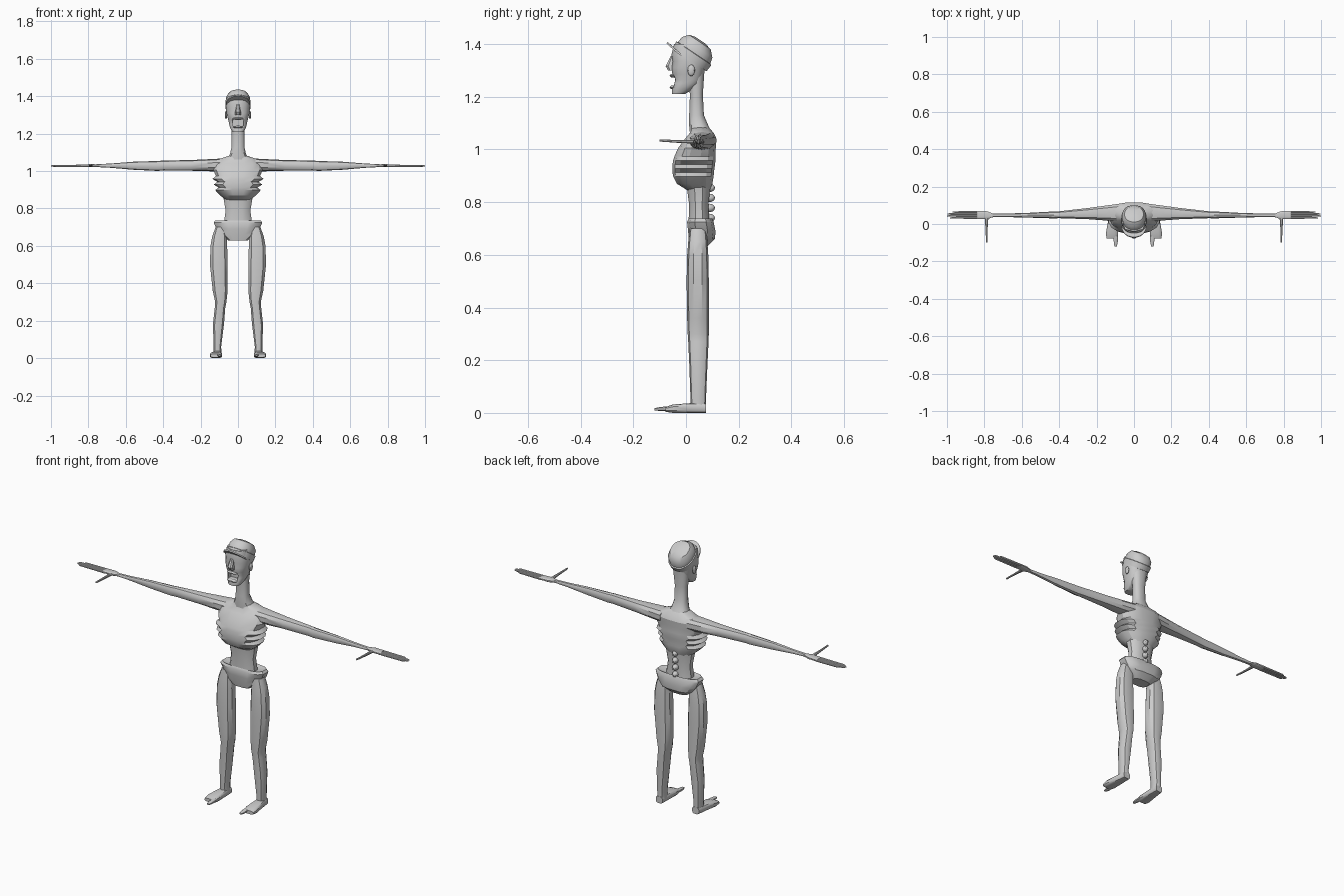
import bpy, bmesh, math
from mathutils import Matrix, Vector

if "Cube" in bpy.data.objects:
    bpy.data.objects.remove(bpy.data.objects["Cube"])

GREY = (0.6, 0.6, 0.6, 1)
grey = bpy.data.materials.new("plain grey")
grey.use_nodes = True
grey.diffuse_color = GREY
grey.node_tree.nodes["Principled BSDF"].inputs["Base Color"].default_value = GREY


def finish(name, bm, angle=35):
    bmesh.ops.recalc_face_normals(bm, faces=bm.faces)
    mesh = bpy.data.meshes.new(name)
    bm.to_mesh(mesh)
    bm.free()
    mesh.materials.append(grey)
    obj = bpy.data.objects.new(name, mesh)
    bpy.context.collection.objects.link(obj)
    bpy.ops.object.select_all(action='DESELECT')
    obj.select_set(True)
    bpy.context.view_layer.objects.active = obj
    bpy.ops.object.shade_smooth_by_angle(angle=math.radians(angle))
    return obj


def squash(value, power):
    return math.copysign(abs(value) ** power, value)


def loft(name, rings, axis="z", sides=12, power=0.8, mirror=1, angle=35):
    """Skin rounded rings given as (station, low a, high a, low b, high b)."""
    bm = bmesh.new()
    loops = []
    for station, a_low, a_high, b_low, b_high in rings:
        loop = []
        for i in range(sides):
            turn = math.tau * (i + 0.5) / sides
            peak = math.cos(math.pi / sides) ** power
            a = (a_low + a_high) / 2 + (a_high - a_low) / 2 * squash(math.cos(turn), power) / peak
            b = (b_low + b_high) / 2 + (b_high - b_low) / 2 * squash(math.sin(turn), power) / peak
            x, y, z = {"z": (a, b, station), "x": (station, a, b), "y": (a, station, b)}[axis]
            loop.append(bm.verts.new((x * mirror, y, z)))
        loops.append(loop)
    for low, high in zip(loops, loops[1:]):
        for i in range(sides):
            j = (i + 1) % sides
            bm.faces.new((low[i], low[j], high[j], high[i]))
    bm.faces.new(loops[0])
    bm.faces.new(loops[-1])
    return finish(name, bm, angle)


def body(name, rings, **options):
    """Loft upwards with equal left and right: (z, half width, front, back)."""
    return loft(name, [(z, -w, w, f, b) for z, w, f, b in rings], **options)


def ellipsoid(name, centre, size, segments=10):
    bm = bmesh.new()
    bmesh.ops.create_uvsphere(bm, u_segments=segments, v_segments=6, radius=1,
                              matrix=Matrix.Translation(centre) @ Matrix.Diagonal((*size, 1)))
    return finish(name, bm)


# Torso: pelvis, waist and ribcage with stepped ribs
body("pelvis", [(.63, .052, .015, .08), (.66, .09, .01, .11), (.69, .115, .008, .112),
                (.725, .13, .004, .105), (.737, .12, .01, .1), (.725, .07, .02, .085)],
     power=.65)
body("waist", [(.68, .075, .012, .09), (.73, .074, .01, .088), (.79, .066, .012, .085),
               (.88, .082, 0, .095)])
body("ribcage", [(.845, .066, .005, .09), (.87, .095, -.035, .1), (.898, .122, -.049, .105),
                 (.912, .104, -.051, .106), (.928, .13, -.052, .108), (.942, .11, -.051, .11),
                 (.958, .137, -.049, .112), (.974, .118, -.044, .112), (1.005, .132, -.03, .113),
                 (1.04, .125, -.004, .116), (1.063, .105, .015, .105), (1.085, .04, .018, .085)],
     sides=16, angle=25)

# Spine knobs down the lower back
for i in range(4):
    ellipsoid(f"spine_knob_{i + 1}", (0, .09, .74 + i * .038), (.016, .02, .016))

# Neck and head, with a gaping mouth
body("neck", [(1.06, .06, .015, .1), (1.09, .043, .012, .085), (1.13, .034, .012, .068),
              (1.21, .034, .015, .064), (1.3, .045, .0, .07)])
head = body("head", [(1.21, .03, -.054, -.005), (1.23, .042, -.054, .03), (1.25, .047, -.05, .055),
                     (1.265, .05, -.046, .062), (1.285, .055, -.052, .067), (1.31, .061, -.054, .074),
                     (1.335, .064, -.05, .08), (1.36, .064, -.055, .08), (1.4, .055, -.045, .055)],
            sides=16)
bm = bmesh.new()
bmesh.ops.create_cube(bm, size=1, matrix=Matrix.Translation((0, -.045, 1.258))
                      @ Matrix.Diagonal((.056, .05, .036, 1)))
mouth = finish("mouth_cutter", bm)
mouth.hide_render = True
mouth.hide_viewport = True
cut = head.modifiers.new("mouth", 'BOOLEAN')
cut.operation = 'DIFFERENCE'
cut.object = mouth
loft("nose", [(1.3, -.016, .016, -.068, -.04), (1.316, -.015, .015, -.077, -.04),
              (1.355, -.007, .007, -.058, -.04)], sides=8)
for label, z in (("upper", 1.28), ("lower", 1.236)):
    ellipsoid(label + "_lip", (0, -.05, z), (.03, .012, .007))
for label, side in (("left", 1), ("right", -1)):
    ellipsoid(label + "_ear", (side * .064, .02, 1.3), (.007, .014, .022))

# Tilted cap with band, crown and peak
tilt = Matrix.Translation((0, .013, 1.34)) @ Matrix.Rotation(math.radians(-34), 4, 'X')
crown = body("cap_crown", [(0, .066, -.078, .078), (.03, .068, -.08, .08), (.032, .063, -.074, .074),
                           (.055, .064, -.072, .068), (.078, .05, -.055, .045), (.085, .02, -.03, .015)],
             sides=20, power=.9)
crown.matrix_world = tilt
bm = bmesh.new()
arc = [math.pi * i / 12 for i in range(13)]
points = [(.066 * math.cos(a), -.03 - .077 * math.sin(a)) for a in arc]
lower = [bm.verts.new((x, y, .004 + x * x * -2)) for x, y in points]
upper = [bm.verts.new((v.co.x, v.co.y, v.co.z + .007)) for v in lower]
bm.faces.new(lower)
bm.faces.new(upper)
for i in range(13):
    j = (i + 1) % 13
    bm.faces.new((lower[i], lower[j], upper[j], upper[i]))
finish("cap_peak", bm).matrix_world = tilt

# Paired limbs
for label, side in (("left", 1), ("right", -1)):
    # Leg and foot
    loft(label + "_leg", [(.02, .088, .13, .02, .074), (.06, .09, .13, .018, .075),
                          (.18, .075, .134, .014, .08), (.27, .068, .124, .01, .084),
                          (.3, .062, .122, .008, .085), (.36, .055, .135, .006, .085),
                          (.5, .055, .15, .004, .085), (.6, .058, .147, .006, .083),
                          (.65, .06, .138, .01, .08), (.7, .07, .12, .015, .075)],
         sides=10, mirror=side)
    loft(label + "_foot", [(.075, .09, .13, 0, .036), (.02, .087, .138, 0, .037),
                           (-.05, .085, .15, 0, .032), (-.078, .09, .147, .004, .022)],
         axis="y", power=.6, mirror=side)
    loft(label + "_big_toe", [(-.06, .086, .11, .006, .026), (-.1, .087, .108, .007, .022),
                              (-.119, .092, .105, .01, .018)], axis="y", sides=8, mirror=side)

    # Arm, tapering through the elbow to the wrist
    loft(label + "_arm", [(.08, .015, .108, 1.0, 1.066), (.14, .018, .1, 1.0, 1.063),
                          (.25, .026, .085, 1.003, 1.058), (.4, .031, .068, 1.004, 1.055),
                          (.43, .03, .067, 1.002, 1.053), (.56, .034, .06, 1.008, 1.049),
                          (.68, .037, .056, 1.018, 1.04), (.76, .036, .056, 1.022, 1.036)],
         axis="x", sides=10, mirror=side)

    # Flat hand, four fingers and a thumb
    loft(label + "_palm", [(.75, .038, .054, 1.022, 1.036), (.785, .026, .068, 1.021, 1.037),
                           (.84, .027, .07, 1.022, 1.035)], axis="x", power=.6, mirror=side)
    for i, tip in enumerate((.985, 1, .998, .97)):
        y = .0325 + i * .0105
        loft(f"{label}_finger_{i + 1}", [(.83, y - .005, y + .005, 1.022, 1.034),
                                         (tip - .01, y - .004, y + .004, 1.023, 1.033),
                                         (tip, y - .002, y + .002, 1.026, 1.03)],
             axis="x", sides=8, mirror=side)
    loft(label + "_thumb", [(.04, .778, .798, 1.022, 1.035), (-.03, .783, .794, 1.025, 1.036),
                            (-.1, .783, .791, 1.03, 1.038)], axis="y", sides=8, mirror=side)
